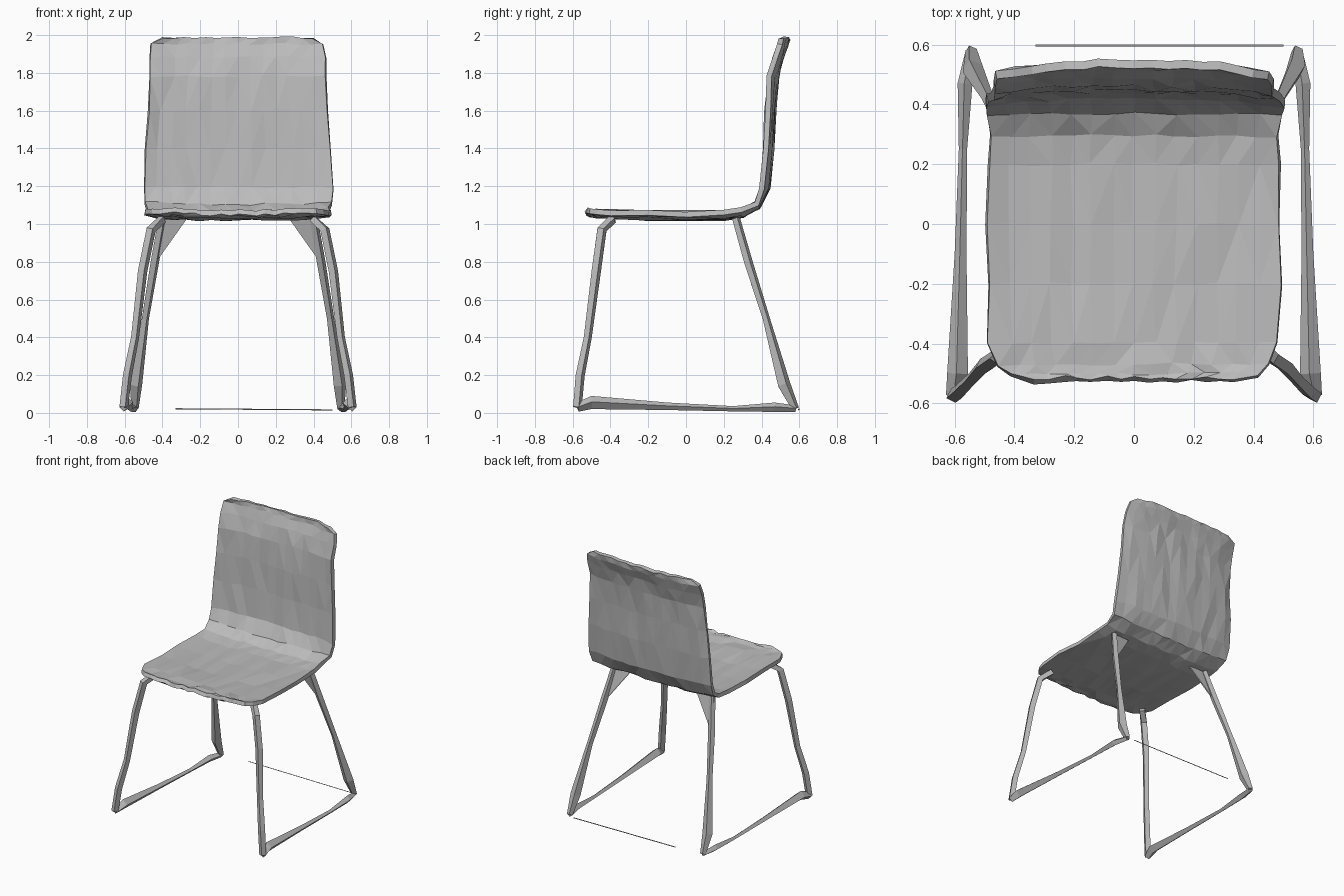
import bpy
import bmesh
import random
from mathutils import Vector

random.seed(4)
cube = bpy.data.objects.get("Cube")
if cube:
    bpy.data.objects.remove(cube, do_unlink=True)

grey = bpy.data.materials.new("plain grey")
grey.use_nodes = True
colour = (0.5, 0.5, 0.5, 1)
grey.diffuse_color = colour
grey.node_tree.nodes["Principled BSDF"].inputs["Base Color"].default_value = colour


def finish(bm, name):
    """Turn a bmesh into a flat shaded grey object."""
    bmesh.ops.recalc_face_normals(bm, faces=bm.faces)
    mesh = bpy.data.meshes.new(name)
    bm.to_mesh(mesh)
    bm.free()
    mesh.materials.append(grey)
    obj = bpy.data.objects.new(name, mesh)
    bpy.context.collection.objects.link(obj)
    return obj


def grid_faces(bm, rows, closed=False):
    """Bridge neighbouring rows of vertices with quads."""
    for a, b in zip(rows, rows[1:]):
        n = len(a)
        for i in range(n if closed else n - 1):
            j = (i + 1) % n
            bm.faces.new((a[i], a[j], b[j], b[i]))


def bar(name, path):
    """Four-sided bar through points (x, y, z, half thickness)."""
    bm = bmesh.new()
    pts = [Vector(p[:3]) for p in path]
    rings = []
    for i, p in enumerate(pts):
        along = (pts[min(i + 1, len(pts) - 1)] - pts[max(i - 1, 0)]).normalized()
        side = along.cross(Vector((0.9, 0.3, 0.1))).normalized()
        up = along.cross(side)
        r = path[i][3]
        rings.append([bm.verts.new(p + d * r) for d in (side, up, -side, -up)])
    grid_faces(bm, rings, closed=True)
    bm.faces.new(rings[0])
    bm.faces.new(rings[-1])
    return finish(bm, name)


# One-piece shell: side profile as (y, z, half width)
profile = [
    (-.52, 1.06, .33), (-.505, 1.055, .41), (-.47, 1.05, .455),
    (-.4, 1.045, .485), (-.2, 1.035, .49), (0, 1.035, .49),
    (.2, 1.035, .49), (.3, 1.05, .485), (.38, 1.095, .49),
    (.43, 1.19, .5), (.45, 1.4, .495), (.46, 1.6, .48),
    (.475, 1.78, .47), (.5, 1.88, .47), (.525, 1.95, .455),
    (.535, 1.985, .4)]
columns = 15
bm = bmesh.new()
rows = []
for y, z, half in profile:
    backness = min(max((z - 1.04) / .15, 0), 1)
    row = []
    for c in range(columns):
        u = 2 * c / (columns - 1) - 1
        bow = u ** 4
        wobble = [random.uniform(-.007, .007) for _ in range(3)]
        row.append(bm.verts.new((
            u * half + wobble[0],
            y - .03 * bow * backness + wobble[1] * .8,
            z + .02 * bow * (1 - backness) + wobble[2])))
    rows.append(row)
grid_faces(bm, rows)
bmesh.ops.triangulate(bm, faces=bm.faces)
shell = finish(bm, "seat_shell")
solid = shell.modifiers.new("thickness", "SOLIDIFY")
solid.thickness = .028
solid.offset = 0

# Sled legs and corner gussets on both sides
for name, s in (("left", 1), ("right", -1)):
    bar(name + "_front_leg", [
        (s * .40, -.39, 1.025, .025), (s * .46, -.445, .97, .026),
        (s * .505, -.475, .75, .026), (s * .545, -.52, .4, .022),
        (s * .585, -.56, .2, .025), (s * .605, -.575, .03, .024)])
    bar(name + "_runner", [
        (s * .605, -.575, .03, .024), (s * .59, -.5, .055, .035),
        (s * .58, -.1, .035, .02), (s * .572, .25, .022, .014),
        (s * .565, .47, .03, .025), (s * .545, .58, .022, .018)])
    bar(name + "_rear_leg", [
        (s * .545, .58, .022, .02), (s * .54, .52, .15, .035),
        (s * .49, .425, .5, .02), (s * .44, .33, .8, .024),
        (s * .4, .265, 1.03, .022)])
    bm = bmesh.new()
    corners = [(.27, .265, 1.03), (.44, .33, .79), (.42, .27, 1.03)]
    bm.faces.new([bm.verts.new((s * x, y, z)) for x, y, z in corners])
    gusset = finish(bm, name + "_rear_gusset")
    gusset.modifiers.new("thickness", "SOLIDIFY").thickness = .008

# Hair-thin rod joining the back of the runners
bar("rear_floor_rod", [(-.33, .597, .022, .003), (.5, .597, .016, .003)])
